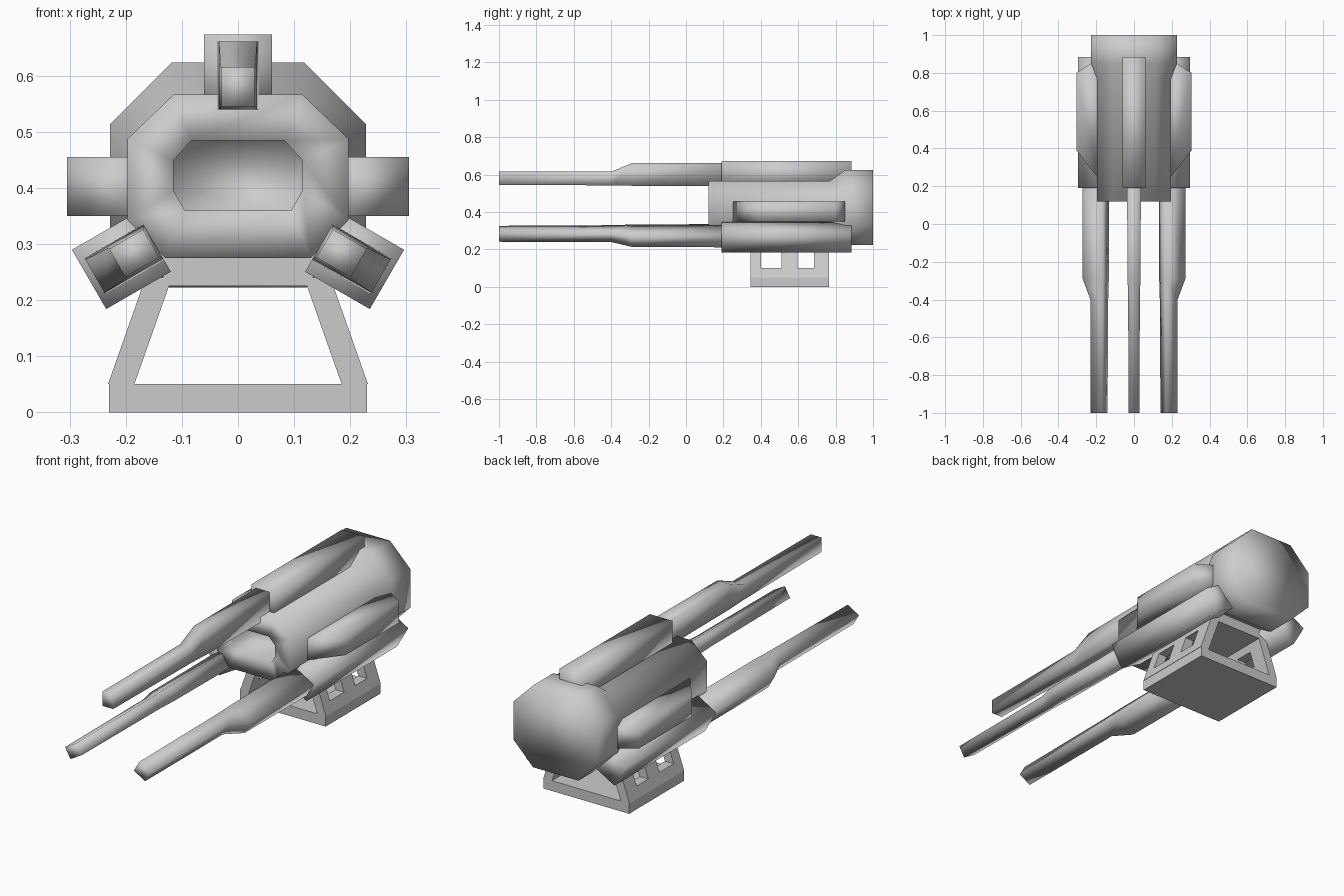
import bpy, bmesh
from math import radians
from mathutils import Matrix

if "Cube" in bpy.data.objects:
    bpy.data.objects.remove(bpy.data.objects["Cube"])


def loft(name, rings, matrix=None, smooth=True):
    """Bridge a series of equal-length closed rings and cap both ends."""
    bm = bmesh.new()
    loops = [[bm.verts.new(p) for p in ring] for ring in rings]
    n = len(rings[0])
    for a, b in zip(loops, loops[1:]):
        for i in range(n):
            j = (i + 1) % n
            bm.faces.new((a[i], a[j], b[j], b[i]))
    bm.faces.new(loops[0])
    bm.faces.new(loops[-1])
    bmesh.ops.recalc_face_normals(bm, faces=bm.faces)
    if matrix:
        bm.transform(matrix)
    for f in bm.faces:
        f.smooth = smooth
    mesh = bpy.data.meshes.new(name)
    bm.to_mesh(mesh)
    bm.free()
    obj = bpy.data.objects.new(name, mesh)
    bpy.context.collection.objects.link(obj)
    return obj


def octagon(y, w, top_w, bot_w, z0, z1, low, high):
    half = [(top_w, z1), (w, high), (w, low), (bot_w, z0)]
    pts = half + [(-x, z) for x, z in reversed(half)]
    return [(x, y, z) for x, z in pts]


def rect(y, w, z0, z1):
    return [(-w, y, z0), (w, y, z0), (w, y, z1), (-w, y, z1)]


# Main body: recessed mouth, octagonal barrel, flared rear
mouth = (0.115, 0.083, 0.095, 0.36, 0.484, 0.395, 0.449)
front = (0.197, 0.115, 0.13, 0.275, 0.566, 0.342, 0.487)
rear = (0.228, 0.118, 0.122, 0.222, 0.623, 0.328, 0.513)
loft("main_body", [octagon(0.27, *mouth), octagon(0.12, *mouth),
                   octagon(0.12, *front), octagon(0.77, *front),
                   octagon(0.85, *rear), octagon(1.0, *rear)])

# Three barrels with housings arranged around the body
for label, angle, z_mid, lift in (("top", 0, 0.39, 0.0),
                                  ("left", 120, 0.39, 0.0235),
                                  ("right", -120, 0.39, 0.0235)):
    m = (Matrix.Translation((0, 0, z_mid))
         @ Matrix.Rotation(radians(-angle), 4, 'Y')
         @ Matrix.Translation((0, 0, lift)))
    loft(label + "_housing", [rect(0.19, 0.061, 0.15, 0.283),
                              rect(0.885, 0.061, 0.15, 0.283)], m)
    loft(label + "_barrel", [rect(-1.0, 0.029, 0.155, 0.225),
                             rect(-0.4, 0.031, 0.152, 0.225),
                             rect(-0.29, 0.034, 0.15, 0.271),
                             rect(0.25, 0.037, 0.15, 0.271)], m)

# Side pods with tapered ends, and the mounting cage walls
for label, s in (("right", 1), ("left", -1)):
    plan = [(0.18, 0.23), (0.305, 0.39), (0.305, 0.80), (0.18, 0.88)]
    loft(label + "_side_pod", [[(s * x, y, z) for x, y in plan]
                               for z in (0.35, 0.455)])

    # Sloped posts and the rails between them
    def slope(z):
        return 0.23 - (z - 0.055) * 0.353

    def wall(name, y0, y1, z0, z1):
        t = 0.047
        section = [(slope(z0), z0), (slope(z1), z1),
                   (slope(z1) - t, z1), (slope(z0) - t, z0)]
        loft(name, [[(s * x, y, z) for x, z in section] for y in (y0, y1)],
             smooth=False)

    for i, (y0, y1) in enumerate(((0.345, 0.40), (0.51, 0.595), (0.685, 0.765))):
        wall(f"{label}_post_{i + 1}", y0, y1, 0.10, 0.19)
    wall(label + "_lower_rail", 0.345, 0.765, 0.05, 0.10)
    wall(label + "_upper_rail", 0.345, 0.765, 0.19, 0.24)

# Base plate and upper mounting plate
plate = [(0.23, 0), (0.23, 0.055), (0.182, 0.05),
         (-0.182, 0.05), (-0.23, 0.055), (-0.23, 0)]
loft("base_plate", [[(x, y, z) for x, z in plate] for y in (0.345, 0.765)],
     smooth=False)
top = [(0.125, 0.225), (0.16, 0.29), (-0.16, 0.29), (-0.125, 0.225)]
loft("mount_plate", [[(x, y, z) for x, z in top] for y in (0.345, 0.765)],
     smooth=False)
